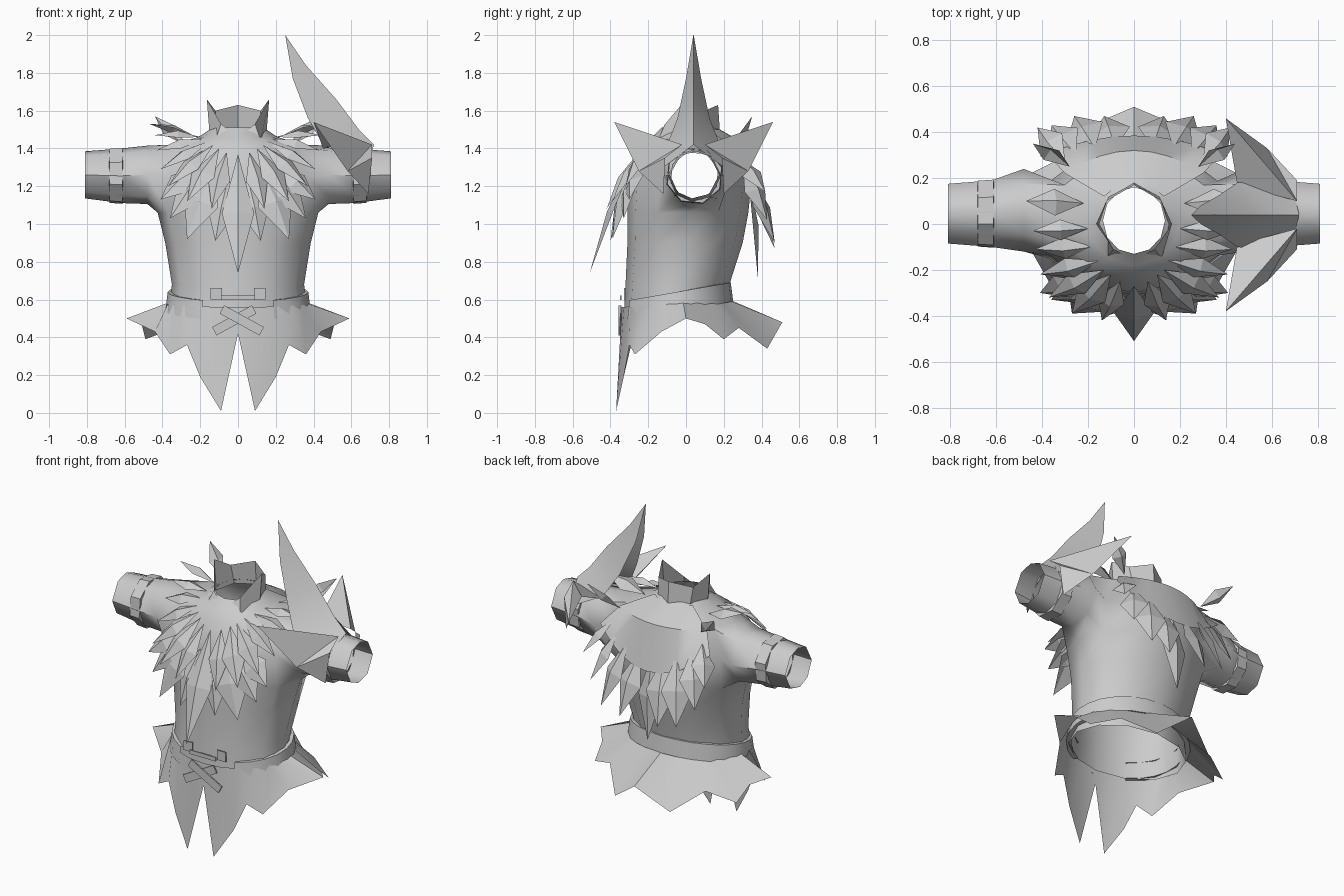
import bpy, bmesh
from math import sin, cos, pi, radians, atan2
from mathutils import Vector

cube = bpy.data.objects.get("Cube")
if cube:
    bpy.data.objects.remove(cube)

grey = bpy.data.materials.new("pale grey")
grey.use_nodes = True
grey.diffuse_color = (0.6, 0.6, 0.6, 1)
grey.node_tree.nodes["Principled BSDF"].inputs["Base Color"].default_value = (0.6, 0.6, 0.6, 1)


def finish(name, bm, smooth=None, centre=None):
    """Orient faces, then turn the bmesh into an object."""
    if centre is None:
        bmesh.ops.recalc_face_normals(bm, faces=bm.faces[:])
    else:
        bm.normal_update()
        for f in bm.faces:
            if f.normal.dot(f.calc_center_median() - Vector(centre)) < 0:
                f.normal_flip()
    mesh = bpy.data.meshes.new(name)
    bm.to_mesh(mesh)
    bm.free()
    mesh.materials.append(grey)
    ob = bpy.data.objects.new(name, mesh)
    bpy.context.scene.collection.objects.link(ob)
    if smooth:
        bpy.ops.object.select_all(action='DESELECT')
        ob.select_set(True)
        bpy.context.view_layer.objects.active = ob
        bpy.ops.object.shade_smooth_by_angle(angle=radians(smooth))
    return ob


def loft(bm, rows, closed=True):
    """Quads between successive rows of points; returns the vertex rows."""
    vs = [[bm.verts.new(p) for p in r] for r in rows]
    for a, b in zip(vs, vs[1:]):
        n = len(a)
        for i in range(n if closed else n - 1):
            j = (i + 1) % n
            bm.faces.new((a[i], a[j], b[j], b[i]))
    return vs


def ring(z, a, front, back, n=12):
    c, d = (front + back) / 2, (back - front) / 2
    return [(a * sin(2 * pi * k / n), c - d * cos(2 * pi * k / n), z) for k in range(n)]


# Torso with arm holes, sleeves grown out of the holes
bm = bmesh.new()
rows = loft(bm, [ring(*r) for r in (
    (.50, .37, -.33, .21), (.68, .35, -.32, .23), (.9, .385, -.31, .30),
    (1.06, .425, -.31, .33), (1.25, .42, -.30, .35), (1.42, .35, -.22, .30),
    (1.46, .21, -.18, .24), (1.51, .135, -.13, .16))])
for side, k in ((1, 3), (-1, 9)):
    mid = rows[4][k]
    bmesh.ops.delete(bm, geom=[f for f in mid.link_faces], context='FACES_ONLY')
    hole = [rows[3][k - 1], rows[3][k], rows[3][k + 1], rows[4][k + 1],
            rows[5][k + 1], rows[5][k], rows[5][k - 1], rows[4][k - 1]]
    angles = [atan2(v.co.z - 1.25, v.co.y - .03) for v in hole]
    for x, cy, cz, ry, rz in ((.48, .06, 1.26, .18, .155), (.62, .045, 1.255, .145, .145),
                              (.81, .045, 1.26, .13, .125)):
        new = [bm.verts.new((side * x, cy + ry * cos(t), cz + rz * sin(t))) for t in angles]
        for i in range(8):
            j = (i + 1) % 8
            bm.faces.new((hole[i], hole[j], new[j], new[i]))
        hole = new
    bm.verts.remove(mid)
finish("torso_and_sleeves", bm, 50)

# Cuff bands
for side, word in ((1, "left"), (-1, "right")):
    bm = bmesh.new()
    loft(bm, [[(side * x, .045 + r * cos(k * pi / 4 + .3), 1.255 + r * sin(k * pi / 4 + .3))
               for k in range(8)] for x, r in ((.61, .14), (.612, .155), (.68, .15), (.682, .13))])
    finish(word + "_cuff", bm, 40)

# Standing collar with two pointed corners
half = [(0, -.15, 1.46), (.09, -.11, 1.53), (.165, .0, 1.66), (.12, .1, 1.6), (0, .17, 1.63)]
base = [(0, -.2, 1.36), (.12, -.15, 1.44), (.15, .0, 1.47), (.11, .12, 1.48), (0, .18, 1.48)]


def whole(pts):
    """Complete a half outline by mirroring in x."""
    return pts + [(-x, y, z) for x, y, z in pts[-2:0:-1]]


bm = bmesh.new()
loft(bm, [whole(base), whole(half)])
finish("collar", bm, 30, (0, .02, 1.45))

# Jagged skirt
hem = [(0, -.34, .42), (.09, -.37, .01), (.2, -.33, .19), (.27, -.3, .36), (.36, -.27, .31),
       (.44, -.13, .43), (.59, 0, .5), (.51, .1, .47), (.49, .2, .39), (.33, .28, .45),
       (.19, .43, .34), (0, .51, .48)]
waist = []
for i in range(len(hem)):
    t = pi * i / (len(hem) - 1)
    waist.append((.375 * sin(t), -.055 - .285 * cos(t), .58 - .02 * cos(t)))
bm = bmesh.new()
loft(bm, [whole(waist), whole(hem)])
finish("skirt", bm, 25, (0, 0, .6))

# Belt, open at the front and rising towards the back
bm = bmesh.new()
arc = [radians(30 + 15 * i) for i in range(21)]
loft(bm, [[(r * sin(t), -.05 - (r - .085) * cos(t), z - .05 * cos(t)) for t in arc]
          for r, z in ((.355, .54), (.385, .54), (.372, .64), (.35, .64))], False)
finish("belt", bm, 40)


# Clasp and crossed straps on the belly
def plate(name, x, z, w, h, turn, y=-.345):
    bpy.ops.mesh.primitive_cube_add(size=1, location=(x, y, z), rotation=(0, turn, 0))
    ob = bpy.context.object
    ob.name = name
    ob.scale = (w, .008, h)
    ob.data.materials.append(grey)


plate("clasp_bar", 0, .61, .18, .025, 0)
for s in (-1, 1):
    plate("clasp_end", s * .115, .63, .06, .06, 0, -.325)
    plate("crossed_strap", s * .02, .49, .24, .05, s * .5, -.35 - s * .004)


# Feathers: ridged kites, mirrored
def feather(bm, root, tip, width, lift=.03):
    root, tip = Vector(root), Vector(tip)
    along = tip - root
    out = (root + tip) / 2 - Vector((0, .03, 1.2))
    across = along.cross(out).normalized()
    up = across.cross(along).normalized()
    if up.dot(out) < 0:
        up = -up
    mid = root + along * .5
    r, t, m, a, b = [bm.verts.new(p) for p in (
        root, tip, mid + up * lift, mid + across * width, mid - across * width)]
    for tri in ((r, a, m), (a, t, m), (r, m, b), (m, t, b)):
        bm.faces.new(tri)


def feathers(name, items):
    bm = bmesh.new()
    for root, tip, w in items:
        for s in ((1, -1) if tip[0] else (1,)):
            feather(bm, (s * root[0], *root[1:]), (s * tip[0], *tip[1:]), w)
    finish(name, bm, None, (0, .03, 1.2))


feathers("centre_feather", [((0, -.27, 1.37), (0, -.51, .74), .085)])
feathers("lower_chest_feathers", [
    ((.05, -.3, 1.25), (.12, -.4, .91), .08), ((.12, -.29, 1.3), (.27, -.39, .92), .1),
    ((.15, -.28, 1.3), (.36, -.33, 1.03), .09), ((.2, -.25, 1.3), (.41, -.3, 1.13), .08)])
feathers("upper_chest_feathers", [
    ((.06, -.25, 1.38), (.14, -.42, 1.08), .06), ((.1, -.22, 1.4), (.27, -.39, 1.12), .07),
    ((.13, -.2, 1.42), (.37, -.32, 1.2), .06), ((.15, -.16, 1.44), (.41, -.22, 1.29), .05)])
feathers("shoulder_feathers", [
    ((.18, -.1, 1.45), (.43, -.11, 1.39), .05), ((.2, -.02, 1.46), (.44, -.03, 1.47), .045),
    ((.22, .09, 1.46), (.47, .1, 1.53), .06), ((.28, .25, 1.42), (.44, .35, 1.57), .045)])
feathers("back_feathers", [
    ((0, .33, 1.25), (0, .38, .72), .08), ((.08, .33, 1.25), (.13, .47, .87), .09),
    ((.17, .33, 1.28), (.26, .47, .9), .09), ((.25, .3, 1.32), (.36, .43, 1.02), .08),
    ((.3, .27, 1.36), (.42, .42, 1.17), .07)])

# Smooth cape over the upper back
us = [i / 4 for i in range(-4, 5)]
bm = bmesh.new()
loft(bm, [[(.13 * u, .18 - .06 * u * u, 1.5) for u in us],
          [(.3 * u, .32 - .1 * u * u, 1.42) for u in us],
          [(.38 * u, .385 - .08 * u * u, 1.15 + .17 * u * u) for u in us]], False)
finish("back_cape", bm, 40, (0, 0, 1.1))

# Horned guard on the left shoulder: ridged spike plus two swept wings
bm = bmesh.new()
spike = [((.25, 2.0), (.25, 2.0), .001), ((.36, 1.84), (.29, 1.77), .04),
         ((.52, 1.66), (.37, 1.56), .085), ((.64, 1.5), (.45, 1.42), .14),
         ((.72, 1.42), (.68, 1.3), .16)]
loft(bm, [[(e[0], .04 - w, e[1]), (r[0], .04, r[1]), (e[0], .04 + w, e[1])]
          for r, e, w in spike], False)
for s in (-1, 1):
    a, b, c, d, e, f = [bm.verts.new((x, .04 + s * y, z)) for x, y, z in (
        (.40, .42, 1.54), (.45, .13, 1.40), (.71, .06, 1.42), (.58, .29, 1.28),
        (.69, .16, 1.16), (.71, .15, 1.35))]
    for face in ((a, b, c), (a, c, d), (c, f, d), (d, f, e)):
        bm.faces.new(face)
finish("left_shoulder_guard", bm, 25, (.45, .04, 1.2))
